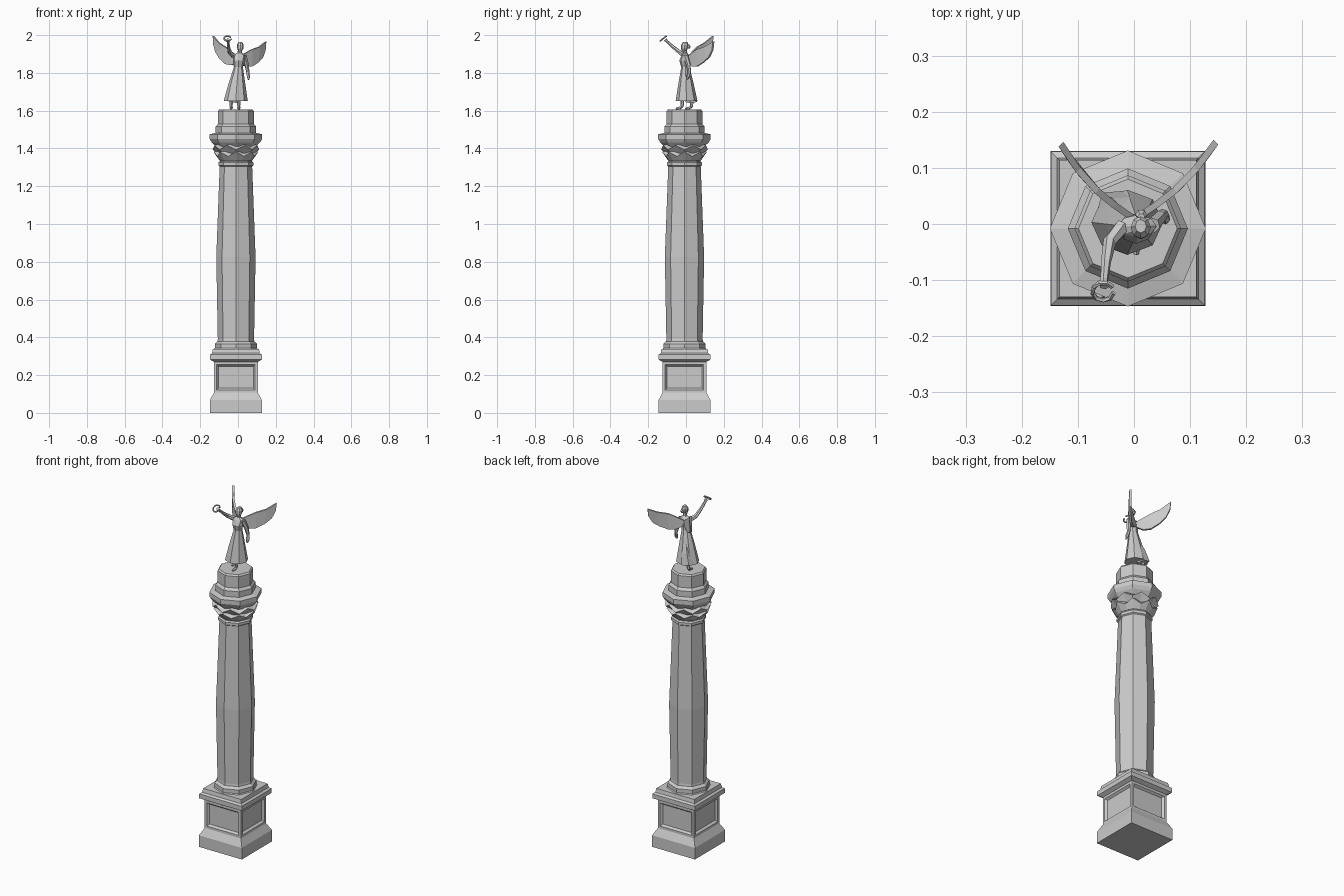
import bpy, bmesh, math
from mathutils import Vector

cube = bpy.data.objects.get("Cube")
if cube:
    bpy.data.objects.remove(cube)

stone = bpy.data.materials.new("grey_stone")
stone.use_nodes = True
GREY = (0.6, 0.6, 0.6, 1)
stone.diffuse_color = GREY
stone.node_tree.nodes["Principled BSDF"].inputs["Base Color"].default_value = GREY

CX, CY = -0.011, -0.008   # axis of the monument


def finish(name, bm):
    bmesh.ops.recalc_face_normals(bm, faces=bm.faces)
    mesh = bpy.data.meshes.new(name)
    bm.to_mesh(mesh)
    bm.free()
    mesh.materials.append(stone)
    obj = bpy.data.objects.new(name, mesh)
    bpy.context.collection.objects.link(obj)
    return obj


def skin_rings(rings):
    """Bridge a list of point rings and cap both ends."""
    bm = bmesh.new()
    rows = [[bm.verts.new(p) for p in ring] for ring in rings]
    n = len(rows[0])
    for a, b in zip(rows, rows[1:]):
        for i in range(n):
            j = (i + 1) % n
            bm.faces.new((a[i], a[j], b[j], b[i]))
    bm.faces.new(rows[0])
    bm.faces.new(rows[-1])
    bmesh.ops.recalc_face_normals(bm, faces=bm.faces)
    return bm


def turned(profile, sides):
    """Stack of (half width, height) levels round the monument axis."""
    grow = math.sqrt(2) if sides == 4 else 1
    turn = math.pi / 4
    return skin_rings([[(CX + r * grow * math.cos(turn + math.tau * i / sides),
                         CY + r * grow * math.sin(turn + math.tau * i / sides), z)
                        for i in range(sides)] for r, z in profile])


def body(name, levels, sides=8):
    """Stack of ellipses (x, y, z, x radius, y radius)."""
    return finish(name, skin_rings([
        [(x + a * math.cos(math.tau * i / sides), y + b * math.sin(math.tau * i / sides), z)
         for i in range(sides)] for x, y, z, a, b in levels]))


def limb(name, path, sides=6):
    """Tube through (x, y, z, radius) points."""
    pts = [Vector(p[:3]) for p in path]
    rings = []
    for k, p in enumerate(pts):
        d = (pts[min(k + 1, len(pts) - 1)] - pts[max(k - 1, 0)]).normalized()
        u = d.cross(Vector((0.3, 1, 0.2))).normalized()
        v = d.cross(u)
        rings.append([p + path[k][3] * (u * math.cos(math.tau * i / sides)
                                        + v * math.sin(math.tau * i / sides))
                      for i in range(sides)])
    return finish(name, skin_rings(rings))


# Square pedestal with a recessed panel on each side
bm = turned([(0.138, 0), (0.138, 0.067), (0.116, 0.108), (0.116, 0.27),
             (0.137, 0.282), (0.137, 0.308), (0.126, 0.316), (0.122, 0.338)], 4)
panels = [f for f in bm.faces
          if abs(f.normal.z) < 0.1 and 0.15 < f.calc_center_median().z < 0.22]
for width, depth in ((0.02, 0), (0.013, -0.012)):
    bmesh.ops.inset_individual(bm, faces=panels, thickness=width, depth=depth)
finish("pedestal", bm)

# Eight-sided shaft with foot moulding and neck ring
finish("column_shaft", turned(
    [(0.118, 0.336), (0.112, 0.343), (0.112, 0.365), (0.098, 0.378), (0.096, 0.39),
     (0.104, 0.825), (0.086, 1.305), (0.093, 1.31), (0.093, 1.325), (0.086, 1.332)], 8))

# Capital: core, abacus and drum
finish("capital", turned(
    [(0.085, 1.33), (0.088, 1.37), (0.1, 1.405), (0.128, 1.432), (0.139, 1.45),
     (0.139, 1.475), (0.107, 1.482), (0.107, 1.515), (0.095, 1.53),
     (0.095, 1.597), (0.088, 1.606)], 8))

# Two tiers of flared leaves with tips at the column edges
for tier, (root, tip, low, high) in enumerate(((0.086, 0.115, 1.335, 1.37),
                                               (0.092, 0.127, 1.37, 1.405))):
    rings = []
    for r, z, wave in ((root, low, 0), (tip, high, 0.012), (root, high + 0.02, 0)):
        ring = []
        for i in range(16):
            a, s = math.tau * i / 16, 1 if i % 2 == tier else -1
            rr = r * (0.94 if i % 2 else 1) + wave * s * 0.3
            ring.append((CX + rr * math.cos(a), CY + rr * math.sin(a), z + wave * s))
        rings.append(ring)
    finish("capital_leaves_" + ("lower", "upper")[tier], skin_rings(rings))

# Winged figure: gown, head and hair
body("gown", [(-0.012, 0.003, 1.65, 0.064, 0.058), (-0.006, 0, 1.74, 0.045, 0.041),
              (0.002, -0.003, 1.83, 0.024, 0.022), (0.004, -0.008, 1.865, 0.031, 0.027),
              (0.006, -0.004, 1.893, 0.034, 0.02), (0.009, -0.004, 1.906, 0.012, 0.011),
              (0.01, -0.006, 1.925, 0.01, 0.01)])
body("head", [(0.011, -0.012, 1.914, 0.009, 0.01), (0.012, -0.009, 1.928, 0.016, 0.018),
              (0.012, -0.006, 1.948, 0.018, 0.02), (0.012, -0.004, 1.963, 0.01, 0.012)])
body("hair_bun", [(0.013, 0.014, 1.928, 0.006, 0.006), (0.013, 0.016, 1.938, 0.011, 0.01),
                  (0.013, 0.013, 1.95, 0.006, 0.006)], 6)

# Gown train sweeping behind
limb("gown_train", [(-0.006, 0.012, 1.78, 0.012), (-0.022, 0.026, 1.71, 0.026),
                    (-0.036, 0.03, 1.648, 0.034)], 5)

# Arms
limb("right_arm", [(-0.02, -0.004, 1.888, 0.014), (-0.043, -0.03, 1.907, 0.012),
                   (-0.05, -0.068, 1.937, 0.009), (-0.053, -0.1, 1.966, 0.007),
                   (-0.053, -0.11, 1.976, 0.009)])
limb("left_arm", [(0.033, -0.002, 1.889, 0.014), (0.046, 0.012, 1.845, 0.012),
                  (0.052, 0.018, 1.805, 0.009), (0.056, 0.01, 1.78, 0.009),
                  (0.056, 0.004, 1.765, 0.005)])

# Open wreath in the raised hand
arc = [math.radians(100 + 40 * k) for k in range(9)]
limb("wreath", [(-0.055 + 0.019 * math.sin(a), -0.12 + 0.016 * math.cos(a),
                 1.982 + 0.013 * math.cos(a), 0.0045) for a in arc], 5)

# Feet
for side, x, y in (("right", -0.036, 0.03), ("left", 0.004, -0.02)):
    limb(side + "_foot", [(x, y, 1.68, 0.011), (x, y, 1.622, 0.008),
                          (x, y - 0.012, 1.614, 0.009), (x, y - 0.034, 1.61, 0.005)], 6)

# Wings: thin plates following a line in plan; outline is (reach, height)
OUTLINE = [(0, 1.885), (0.2, 1.91), (0.42, 1.935), (0.7, 1.955), (1, 1.99),
           (0.97, 1.945), (0.86, 1.905), (0.66, 1.872), (0.42, 1.845), (0.2, 1.84),
           (0, 1.855)]
for side, start, end, drop in (("left", (0.006, 0.012), (0.146, 0.146), -0.025),
                               ("right", (-0.004, 0.012), (-0.13, 0.142), 0.005)):
    a, b = Vector(start), Vector(end)
    across = Vector((b.y - a.y, a.x - b.x)).normalized()
    sheets = []
    for half in (-0.006, 0.006):
        sheet = []
        for t, z in OUTLINE:
            bow = 0.012 * math.sin(math.pi * t) * (1 if side == "left" else -1)
            p = a.lerp(b, t) + across * (half + bow)
            sheet.append((p.x, p.y, z + drop * t))
        sheets.append(sheet)
    wing = skin_rings(sheets)
    bmesh.ops.triangulate(wing, faces=[f for f in wing.faces if len(f.verts) > 4])
    finish(side + "_wing", wing)
